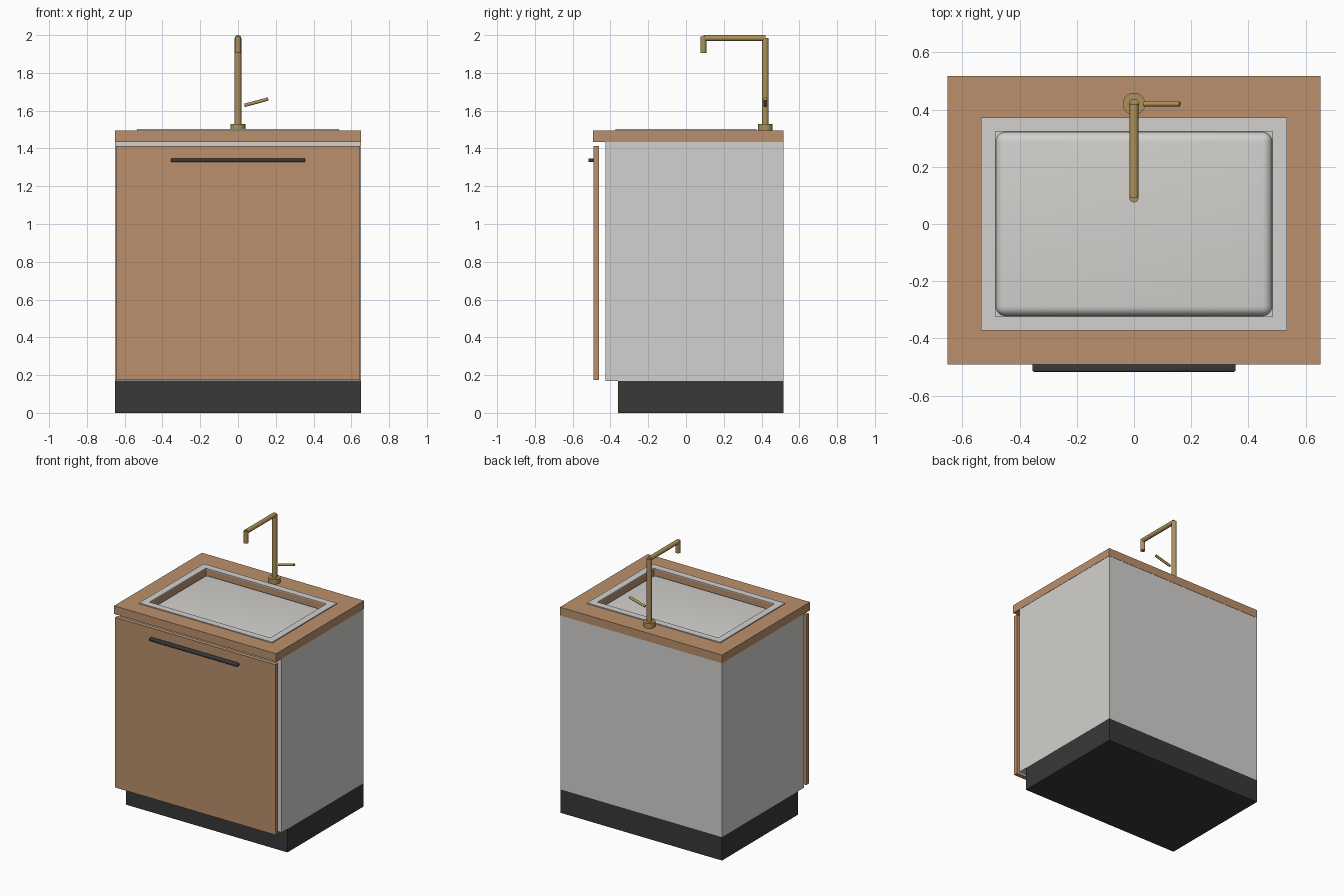
import bpy, bmesh
from mathutils import Vector

old = bpy.data.objects.get("Cube")
if old:
    bpy.data.objects.remove(old, do_unlink=True)


def material(name, color, metallic=0.0):
    m = bpy.data.materials.new(name)
    m.use_nodes = True
    m.diffuse_color = (*color, 1)
    m.node_tree.nodes["Principled BSDF"].inputs["Base Color"].default_value = (*color, 1)
    return m


WOOD = material("warm wood", (0.50, 0.28, 0.15))
GREY = material("light grey", (0.65, 0.64, 0.62))
BLACK = material("charcoal", (0.04, 0.04, 0.04))
BRASS = material("aged brass", (0.42, 0.28, 0.10))


def finish(name, bm, mat, smooth=False):
    bmesh.ops.recalc_face_normals(bm, faces=bm.faces)
    mesh = bpy.data.meshes.new(name)
    bm.to_mesh(mesh)
    bm.free()
    mesh.materials.append(mat)
    ob = bpy.data.objects.new(name, mesh)
    bpy.context.collection.objects.link(ob)
    if smooth:
        bpy.ops.object.select_all(action='DESELECT')
        ob.select_set(True)
        bpy.context.view_layer.objects.active = ob
        bpy.ops.object.shade_smooth_by_angle()
    return ob


def box(name, x, y, z, mat, bevel=0.0, segments=1):
    """Box from (min, max) ranges, with optional rounded edges."""
    bm = bmesh.new()
    bmesh.ops.create_cube(bm, size=1)
    for v in bm.verts:
        v.co = [r[0] if c < 0 else r[1] for c, r in zip(v.co, (x, y, z))]
    if bevel:
        bmesh.ops.bevel(bm, geom=bm.edges[:], offset=bevel, segments=segments,
                        profile=0.5, affect='EDGES')
    return finish(name, bm, mat, smooth=bevel > 0)


def rod(name, start, end, radius, mat, sides=24):
    """Cylinder between two points."""
    a, b = Vector(start), Vector(end)
    bm = bmesh.new()
    bmesh.ops.create_cone(bm, cap_ends=True, segments=sides, radius1=radius,
                          radius2=radius, depth=(b - a).length)
    turn = Vector((0, 0, 1)).rotation_difference(b - a)
    for v in bm.verts:
        v.co = turn @ v.co + (a + b) / 2
    return finish(name, bm, mat, smooth=True)


def slab_with_hole(name, outer, inner, z, mat):
    """Rectangular slab with a rectangular opening; rects are x0, x1, y0, y1."""
    bm = bmesh.new()
    rings = []
    for rect, h in ((outer, z[0]), (outer, z[1]), (inner, z[1]), (inner, z[0])):
        x0, x1, y0, y1 = rect
        rings.append([bm.verts.new((x, y, h))
                      for x, y in ((x0, y0), (x1, y0), (x1, y1), (x0, y1))])
    for k in range(4):
        r, s = rings[k], rings[(k + 1) % 4]
        for i in range(4):
            j = (i + 1) % 4
            bm.faces.new((r[i], r[j], s[j], s[i]))
    return finish(name, bm, mat)


# Cabinet
box("plinth", (-0.65, 0.65), (-0.36, 0.515), (0, 0.17), BLACK)
box("cabinet_body", (-0.65, 0.65), (-0.427, 0.515), (0.17, 1.435), GREY)
box("door", (-0.645, 0.645), (-0.49, -0.46), (0.175, 1.412), WOOD)
box("door_handle", (-0.355, 0.355), (-0.517, -0.488), (1.327, 1.348), BLACK, 0.006, 3)

# Worktop and sink
IX, IY, OX, OY = 0.485, 0.323, 0.535, 0.372
slab_with_hole("worktop", (-0.652, 0.652, -0.492, 0.517), (-IX, IX, -IY, IY),
               (1.435, 1.495), WOOD)
box("sink_basin", (-0.484, 0.484), (-0.322, 0.322), (1.38, 1.465), GREY, 0.035, 6)
RIM_Z = (1.49, 1.502)
for side, s in (("left", 1), ("right", -1)):
    box(side + "_sink_rim", sorted((s * IX, s * OX)), (-OY, OY), RIM_Z, GREY)
for side, s in (("back", 1), ("front", -1)):
    box(side + "_sink_rim", (-IX, IX), sorted((s * IY, s * OY)), RIM_Z, GREY)

# Tap
TY = 0.42
rod("tap_base", (0, TY, 1.49), (0, TY, 1.53), 0.039, BRASS, 32)
rod("tap_post", (0, TY, 1.53), (0, TY, 1.985), 0.018, BRASS)
rod("tap_arm", (0, TY, 1.984), (0, 0.092, 1.984), 0.016, BRASS)
rod("tap_spout", (0, 0.092, 1.992), (0, 0.092, 1.905), 0.0165, BRASS)
rod("tap_lever", (0.034, TY, 1.628), (0.16, TY, 1.662), 0.009, BRASS, 16)
